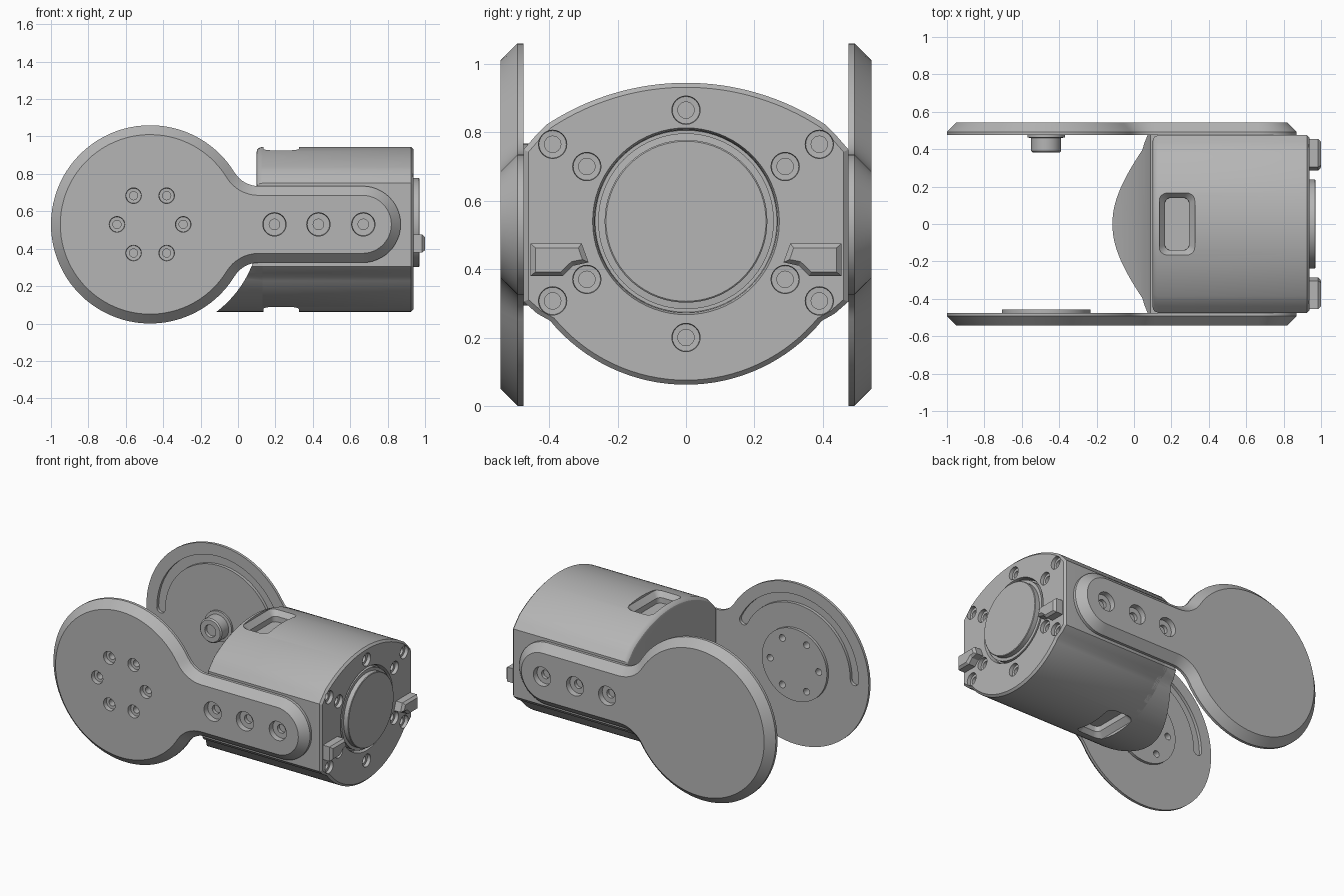
import bpy, bmesh
from math import sin, cos, pi, sqrt, atan2
from mathutils import Vector

if "Cube" in bpy.data.objects:
    bpy.data.objects.remove(bpy.data.objects["Cube"], do_unlink=True)

grey = bpy.data.materials.new("matte grey")
grey.use_nodes = True
COLOUR = (0.46, 0.46, 0.46, 1)
grey.diffuse_color = COLOUR
grey.node_tree.nodes["Principled BSDF"].inputs["Base Color"].default_value = COLOUR

JX, JZ = -0.47, 0.53          # joint axis


def place(axis, u, v, h):
    return Vector({"x": (h, u, v), "y": (u, h, v), "z": (u, v, h)}[axis])


def add_loft(bm, axis, sections):
    """Closed solid through matching outlines: [(points, height), ...]."""
    rings = [[bm.verts.new(place(axis, u, v, h)) for u, v in pts] for pts, h in sections]
    for a, b in zip(rings, rings[1:]):
        for i in range(len(a)):
            j = (i + 1) % len(a)
            bm.faces.new((a[i], a[j], b[j], b[i]))
    bm.faces.new(rings[0])
    bm.faces.new(rings[-1])


def make(name, axis, *solids):
    bm = bmesh.new()
    for sections in solids:
        add_loft(bm, axis, sections)
    bmesh.ops.recalc_face_normals(bm, faces=bm.faces)
    mesh = bpy.data.meshes.new(name)
    bm.to_mesh(mesh)
    bm.free()
    mesh.materials.append(grey)
    ob = bpy.data.objects.new(name, mesh)
    bpy.context.collection.objects.link(ob)
    return ob


def activate(ob):
    bpy.ops.object.select_all(action="DESELECT")
    ob.select_set(True)
    bpy.context.view_layer.objects.active = ob


def cut(ob, *cutters):
    activate(ob)
    for c in cutters:
        m = ob.modifiers.new("cut", "BOOLEAN")
        m.operation, m.solver, m.object = "DIFFERENCE", "EXACT", c
        bpy.ops.object.modifier_apply(modifier=m.name)


def smooth(ob):
    activate(ob)
    bpy.ops.object.shade_smooth_by_angle(angle=pi / 7)


def discard(*obs):
    for ob in obs:
        bpy.data.objects.remove(ob, do_unlink=True)


def arc(cx, cy, r, a0, a1, n):
    return [(cx + r * cos(a0 + (a1 - a0) * i / n), cy + r * sin(a0 + (a1 - a0) * i / n))
            for i in range(n + 1)]


def lathe(u, v, steps, n=32):
    return [(arc(u, v, r, 0, 2 * pi, n)[:-1], h) for r, h in steps]


# Side plates: disc blended into a round-ended arm
def plate_outline(d):
    disc, half, fillet = 0.53 - d, 0.205 - d, 0.15 + d
    fz = 0.355
    fx = sqrt(0.68 ** 2 - fz ** 2)
    a = atan2(fz, fx)
    top = arc(0.665, 0, half, 0, pi / 2, 12)
    top += arc(JX + fx, fz, fillet, 1.5 * pi, pi + a, 8)
    top += arc(JX, 0, disc, a, pi, 36)
    full = top + [(x, -z) for x, z in reversed(top[1:-1])]
    return [(x, JZ + z) for x, z in full]


bolt_circle = [(JX + 0.177 * cos(k * pi / 3), JZ + 0.177 * sin(k * pi / 3)) for k in range(6)]
arm_screws = [(x, JZ) for x in (0.195, 0.43, 0.67)]

# Curved groove on the inner face of each disc
groove_outline = (arc(JX, JZ, 0.455, 0.45, pi, 32)
                  + arc(JX - 0.425, JZ, 0.03, pi, 2 * pi, 8)[1:-1]
                  + arc(JX, JZ, 0.395, pi, 0.45, 32)
                  + arc(JX + 0.425 * cos(0.45), JZ + 0.425 * sin(0.45), 0.03,
                        0.45 + pi, 0.45 + 2 * pi, 8)[1:-1])

for name, s in (("front_plate", -1), ("back_plate", 1)):
    plate = make(name, "y", [(plate_outline(0), 0.475 * s), (plate_outline(0), 0.493 * s),
                             (plate_outline(0.05), 0.543 * s)])
    screws = make("screw_cutter", "y", *[
        lathe(x, z, [(0.064, 0.56 * s), (0.06, 0.508 * s), (0.028, 0.507 * s), (0.028, 0.485 * s)])
        for x, z in arm_screws])
    groove = make("groove_cutter", "y", [(groove_outline, 0.46 * s), (groove_outline, 0.495 * s)])
    cut(plate, screws, groove)
    if s < 0:
        # Mounting pad with bolt circle
        pad = make("mounting_pad", "y", lathe(JX, JZ, [(0.237, -0.477), (0.237, -0.457)], 64))
        bolts = make("bolt_cutter", "y", *[
            lathe(x, z, [(0.043, -0.56), (0.04, -0.515), (0.022, -0.514), (0.022, -0.44)], 24)
            for x, z in bolt_circle])
        cut(plate, bolts)
        cut(pad, bolts)
        smooth(pad)
        discard(bolts)
    smooth(plate)
    discard(screws, groove)

# Pivot boss on the back plate
smooth(make("pivot_boss", "y", lathe(JX, JZ, [(0.1, 0.48), (0.1, 0.462), (0.08, 0.46),
                                             (0.08, 0.39), (0.072, 0.382), (0.04, 0.382),
                                             (0.038, 0.40)], 48)))


# Body: flat sides with arched top and bottom
def body_outline(scale=1):
    r_low, r_top = 0.516, 0.74
    a_low, a_top = 0.88, 0.585
    half = arc(0, 0.062 + r_low, r_low, -pi / 2, -pi / 2 + a_low, 16)
    half += [(0.435, 0.27), (0.475, 0.305), (0.475, 0.75), (0.44, 0.79)]
    half += arc(0, 0.945 - r_top, r_top, pi / 2 - a_top, pi / 2, 16)
    full = half + [(-y, z) for y, z in reversed(half[1:-1])]
    return [(y * scale, 0.505 + (z - 0.505) * scale) for y, z in full]


body = make("body", "x", [(body_outline(k), x) for k, x in (
    (0.94, 0.1), (0.965, 0.103), (0.985, 0.112), (1, 0.13), (1, 0.925), (0.97, 0.938))])

# Lower lip, hollowed to clear the swinging joint
lip = make("body_lip", "x", [(body_outline(), -0.14), (body_outline(), 0.16)])
swing = make("swing_cutter", "y", lathe(JX, JZ, [(0.587, -0.7), (0.587, 0.7)], 96))
upper = make("upper_cutter", "z", [([(-0.3, -0.7), (0.3, -0.7), (0.3, 0.7), (-0.3, 0.7)], h)
                                   for h in (0.35, 1.2)])
cut(lip, swing, upper)
discard(swing, upper)


# Pockets in the top and bottom
def rounded_rect(d):
    x0, x1, y1, r = 0.135 + d, 0.325 - d, 0.17 - d, 0.045 - d / 2
    corners = [(x1 - r, y1 - r), (x0 + r, y1 - r), (x0 + r, r - y1), (x1 - r, r - y1)]
    return [p for k, (x, y) in enumerate(corners)
            for p in arc(x, y, r, k * pi / 2, (k + 1) * pi / 2, 5)]


pockets = make("pocket_cutter", "z", *[
    [(rounded_rect(d), h) for d, h in zip((0.031, 0.03, 0, 0), heights)]
    for heights in ((0.86, 0.895, 0.93, 1.0), (0.15, 0.115, 0.08, 0))])

# Round socket and screw holes in the end face
socket = make("socket_cutter", "x", lathe(0, 0.54, [(0.266, 0.9), (0.268, 0.925), (0.282, 0.96)], 72))
end_screws = [(0, 0.865), (0, 0.2)] + [(s * y, z) for s in (-1, 1) for y, z in (
    (0.39, 0.765), (0.39, 0.307), (0.29, 0.7), (0.29, 0.37))]
holes = make("hole_cutter", "x", *[
    lathe(y, z, [(0.043, 0.96), (0.04, 0.915), (0.024, 0.914), (0.024, 0.86)], 24)
    for y, z in end_screws])
cut(body, pockets, socket, holes)
cut(lip, pockets)
discard(pockets, socket, holes)
smooth(body)
smooth(lip)

# Motor cap inside the socket
smooth(make("motor_cap", "x", lathe(0, 0.54, [(0.257, 0.89), (0.257, 0.935), (0.238, 0.937),
                                             (0.238, 0.967), (0.234, 0.97)], 72)))

# Locating tabs beside the cap
tab = [(0.455, 0.38), (0.455, 0.475), (0.305, 0.475), (0.285, 0.42), (0.33, 0.41), (0.36, 0.38)]
inner_tab = [(0.44, 0.392), (0.44, 0.462), (0.315, 0.462), (0.303, 0.428), (0.335, 0.422), (0.366, 0.392)]
for name, s in (("front_tab", -1), ("back_tab", 1)):
    make(name, "x", [([(s * y, z) for y, z in pts], x) for pts, x in (
        (tab, 0.92), (tab, 0.985), (inner_tab, 1.0))])
